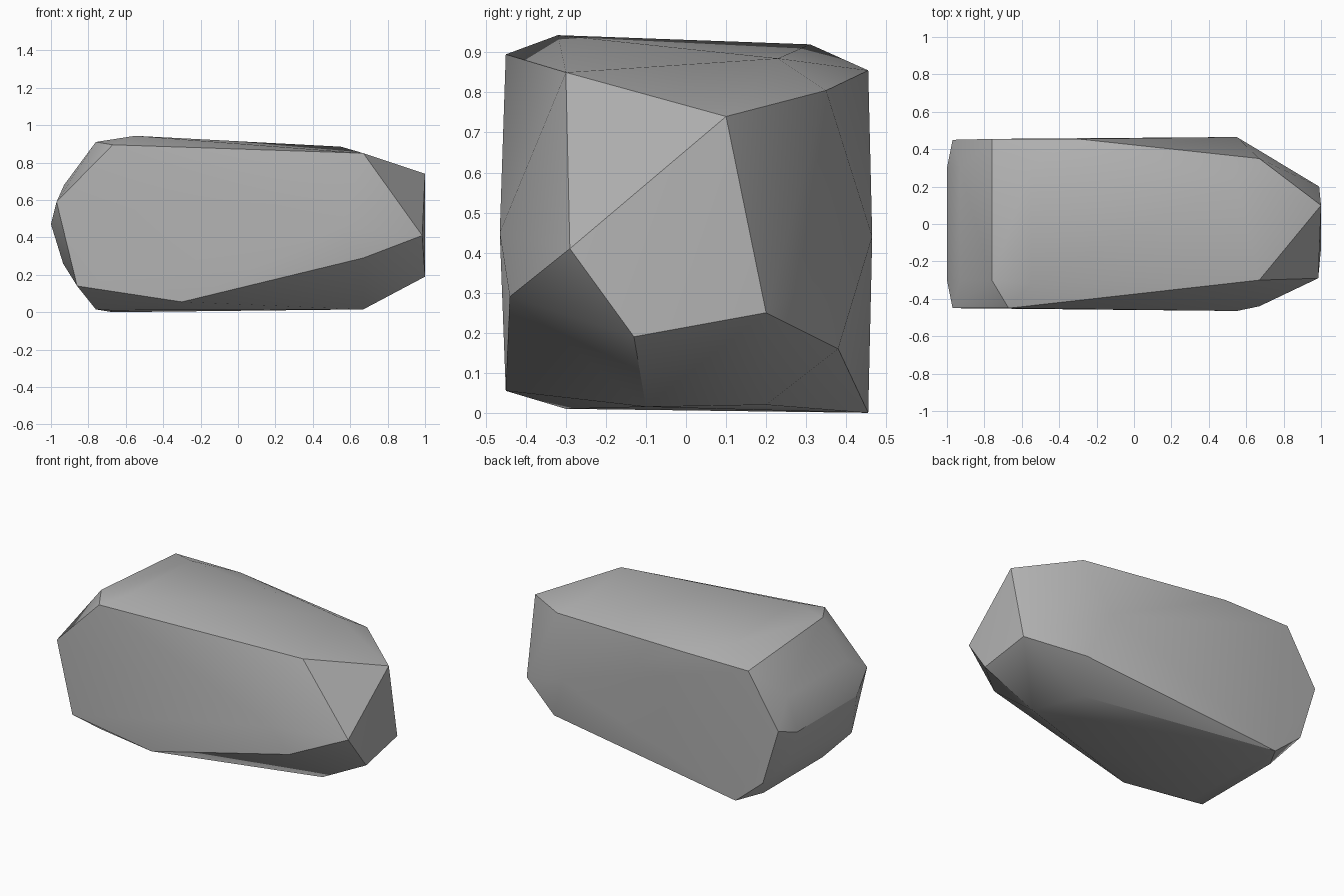
import bpy
import bmesh
import math

# Remove the default object only
default_cube = bpy.data.objects.get("Cube")
if default_cube:
    bpy.data.objects.remove(default_cube, do_unlink=True)


def make_material(name, color):
    material = bpy.data.materials.new(name)
    material.use_nodes = True
    material.diffuse_color = color
    shader = next(node for node in material.node_tree.nodes
                  if node.type == "BSDF_PRINCIPLED")
    shader.inputs["Base Color"].default_value = color
    return material


def make_boulder(name, corner_groups, material):
    """Wrap a tight convex skin around the corners of every side."""
    mesh = bpy.data.meshes.new(name)
    bm = bmesh.new()
    for corners in corner_groups:
        for corner in corners:
            bm.verts.new(corner)
    hull = bmesh.ops.convex_hull(bm, input=bm.verts)
    unused = [item for item in hull["geom_interior"]
              if isinstance(item, bmesh.types.BMVert)]
    bmesh.ops.delete(bm, geom=unused, context="VERTS")
    bmesh.ops.recalc_face_normals(bm, faces=bm.faces)
    bm.to_mesh(mesh)
    bm.free()
    mesh.materials.append(material)
    boulder = bpy.data.objects.new(name, mesh)
    bpy.context.collection.objects.link(boulder)
    return boulder


# Narrow, chipped end
narrow_end = [(1, .1, .74), (.985, -.29, .41), (1, -.13, .19), (.99, .2, .25)]

# Shoulders between the narrow end and the long body
shoulders = [(.67, -.3, .85), (.67, .35, .805), (.67, -.44, .29),
             (.67, .38, .16), (.67, -.1, .015),
             (.55, -.465, .45), (.55, .465, .44),
             (.55, .23, .885), (.55, .2, .02)]

# Long front side and long back side
front_side = [(-.67, -.45, .895), (-.97, -.45, .59),
              (-.86, -.45, .14), (-.3, -.45, .055)]
back_side = [(-.3, .455, .855), (-.76, .455, .855), (-.97, .45, .52),
             (-.86, .45, .16), (-.67, .455, 0)]

# Gently crowned top and nearly flat underside
crown = [(-.55, -.32, .943), (-.55, .31, .92), (-.76, -.3, .91)]
underside = [(-.68, -.3, .01), (-.76, -.3, .015), (-.76, .3, .015)]

# Blunt, rounded end
blunt_end = [(-1, -.3, .47), (-1, .3, .47)]
for side in (-.3, .3):
    blunt_end += [(-.93, side, .68), (-.935, side, .26)]

stone_grey = make_material("stone grey", (.45, .45, .45, 1))
boulder = make_boulder(
    "boulder",
    (narrow_end, shoulders, front_side, back_side, crown, underside, blunt_end),
    stone_grey)

# Soft facets with crisp broken edges
bpy.ops.object.select_all(action="DESELECT")
boulder.select_set(True)
bpy.context.view_layer.objects.active = boulder
bpy.ops.object.shade_smooth_by_angle(angle=math.radians(30))
